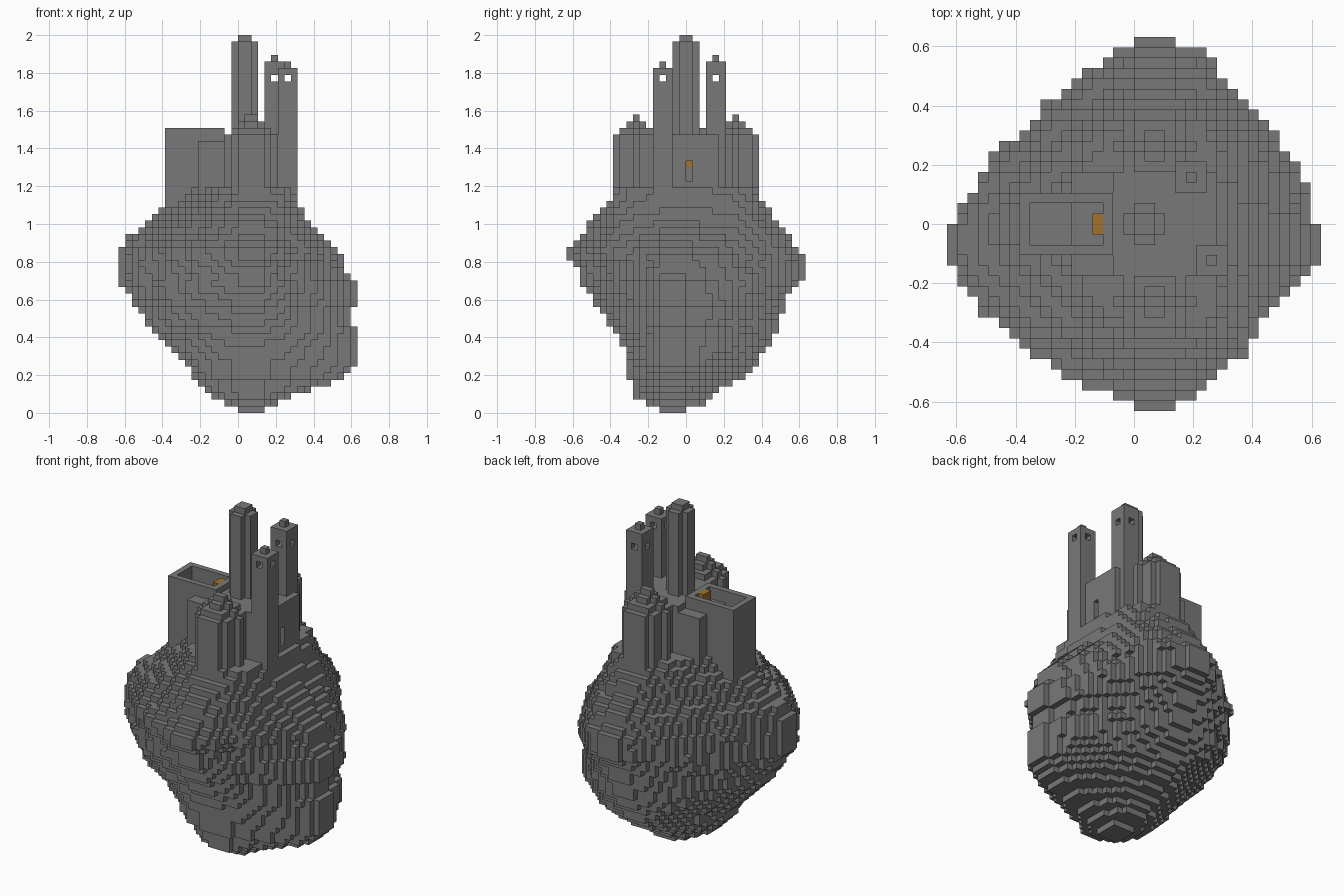
import bpy
from mathutils import Vector, noise

if "Cube" in bpy.data.objects:
    bpy.data.objects.remove(bpy.data.objects["Cube"])

UNIT = 2 / 57  # edge of one block


def make_material(name, rgb):
    mat = bpy.data.materials.new(name)
    mat.use_nodes = True
    mat.diffuse_color = (*rgb, 1)
    mat.node_tree.nodes["Principled BSDF"].inputs["Base Color"].default_value = (*rgb, 1)
    return mat


stone = make_material("grey stone", (0.19, 0.19, 0.19))
amber = make_material("amber", (0.36, 0.165, 0.025))

# Each block side: its normal, then two tangents that give outward winding
AXES = [Vector((1, 0, 0)), Vector((0, 1, 0)), Vector((0, 0, 1))]
SIDES = []
for a in range(3):
    n, s, t = AXES[a], AXES[(a + 1) % 3], AXES[(a + 2) % 3]
    SIDES += [(n, s, t), (-n, t, s)]


def build(name, cells, mat):
    """Skin a set of block cells with its exposed faces only."""
    index, verts, faces = {}, [], []
    for cell in cells:
        centre = Vector(cell) + Vector((0.5, 0.5, 0.5))
        for n, s, t in SIDES:
            if tuple(int(c + d) for c, d in zip(cell, n)) in cells:
                continue
            face = []
            for a, b in ((-1, -1), (1, -1), (1, 1), (-1, 1)):
                corner = centre + (n + s * a + t * b) / 2
                key = tuple(round(c) for c in corner)
                if key not in index:
                    index[key] = len(verts)
                    verts.append(corner * UNIT)
                face.append(index[key])
            faces.append(face)
    mesh = bpy.data.meshes.new(name)
    mesh.from_pydata(verts, [], faces)
    mesh.materials.append(mat)
    obj = bpy.data.objects.new(name, mesh)
    bpy.context.collection.objects.link(obj)
    return obj


def box(x0, x1, y0, y1, z0, z1):
    return {(x, y, z) for x in range(x0, x1) for y in range(y0, y1) for z in range(z0, z1)}


def disc(cx, cy, radius, z0, z1):
    return {(x, y, z) for x, y, z in box(-18, 18, -18, 18, z0, z1)
            if (x + 0.5 - cx) ** 2 + (y + 0.5 - cy) ** 2 <= radius ** 2}


# Rock outline: layer, then west, east, front and back reach
OUTLINE = [
    (0, 0, 4, -4, 0), (1, -2, 6, -6, 3), (2, -4, 8, -8, 4), (4, -6, 14, -8, 7),
    (5, -7, 16, -9, 9), (7, -8, 18, -9, 11), (10, -11, 18, -10, 13),
    (12, -13, 18, -11, 14), (13, -14, 17, -12, 14), (15, -15, 17, -13, 15),
    (16, -16, 18, -14, 15), (19, -18, 18, -16, 17), (20, -18, 17, -16, 18),
    (23, -18, 16, -18, 18), (24, -18, 15, -18, 17), (26, -17, 13, -16, 16),
    (28, -14, 11, -15, 14), (30, -12, 10, -13, 13), (33, -8, 9, -11, 11),
]

# Corner fullness by (east, back): foot, widest part, crown
FULLNESS = {(True, True): (1.5, 1.45, 2.6), (True, False): (1.4, 1.05, 2.8),
            (False, True): (1.6, 1.22, 1.3), (False, False): (1.9, 1.33, 1.3)}


def reach_at(layer):
    for low, high in zip(OUTLINE, OUTLINE[1:]):
        if low[0] <= layer <= high[0]:
            f = (layer - low[0]) / (high[0] - low[0])
            return [a + (b - a) * f for a, b in zip(low[1:], high[1:])]


def ramp(value, low, high):
    return min(max((value - low) / (high - low), 0), 1)


def ratio(offset, low, high):
    """Distance from the middle, as a share of the reach, with a blunt tip."""
    reach = high if offset > 0 else -low
    return max(abs(offset) - 1.5, 0) / max(reach - 1.9, 0.6)


rock = set()
for z in range(OUTLINE[-1][0] + 1):
    west, east, front, back = reach_at(z)
    cx, cy = 2, 2 * ramp(z, 24, 30) - 2
    for x, y, _ in box(-18, 18, -18, 18, 0, 1):
        dx, dy = x + 0.5 - cx, y + 0.5 - cy
        u, v = ratio(dx, west - cx, east - cx), ratio(dy, front - cy, back - cy)
        foot, waist, crown = FULLNESS[dx > 0, dy > 0]
        power = foot + (waist - foot) * ramp(z, 12, 20) + (crown - waist) * ramp(z, 22, 32)
        rough = noise.noise(Vector((x, y, z)) * 0.23) * u * v * 0.25
        if max(u, v) <= 1 and u ** power + v ** power + rough <= 1:
            rock.add((x, y, z))
build("floating_rock", rock, stone)

# Main hall with a slit door, and its lit panel
BASE = 27
lit = {(6, 0, 37)}
hall = box(-6, -2, -5, 5, BASE, 41) | box(-2, 8, -5, 5, BASE, 42)
build("main_hall", hall - box(7, 8, 0, 1, 35, 38) - lit, stone)
build("lit_panel", lit, amber)

# Keep with a sunken court and a seat
keep = box(-11, -2, -3, 3, BASE, 43) - box(-10, -3, -2, 2, 40, 43)
build("keep", keep | box(-6, -3, -2, 2, 40, 41), stone)
build("court_seat", box(-4, -3, -1, 1, 41, 43), amber)

# Round towers with stepped roofs
for side, label in ((-1, "front"), (1, "back")):
    cells = disc(2, 7.5 * side, 3.6, BASE, 42)
    for step, radius in enumerate((2.6, 1.6, 0.6)):
        cells |= disc(2, 7.5 * side, radius, 42 + step, 43 + step)
    build(label + "_round_tower", cells, stone)

# Central spire: plus-shaped shaft and a small cap
build("central_spire", box(-1, 3, -1, 1, BASE, 56) | box(0, 2, -2, 2, BASE, 56)
      | box(0, 2, -1, 1, 56, 57), stone)

# Slim watch towers with crossing windows and a finial
for label, x, y, top in (("front", 6, -5, 52), ("back", 4, 3, 53)):
    cells = box(x, x + 3, y, y + 3, BASE, top)
    cells -= box(x, x + 3, y + 1, y + 2, 50, 51) | box(x + 1, x + 2, y, y + 3, 50, 51)
    cells |= box(x + 1, x + 2, y + 1, y + 2, top, top + 1)
    build(label + "_watch_tower", cells, stone)
